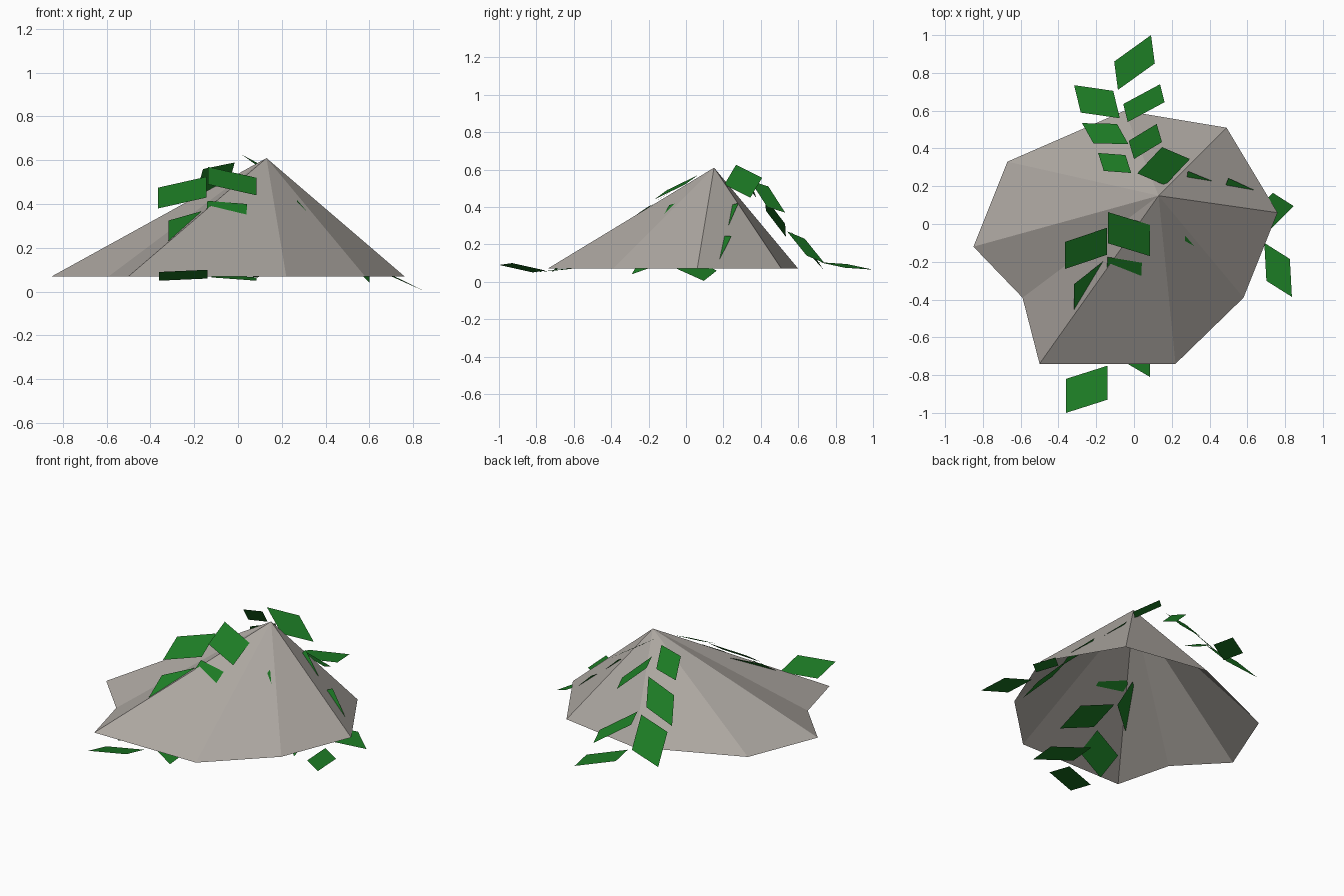
import bpy
from mathutils import Vector


def material(name, rgb):
    m = bpy.data.materials.new(name)
    m.diffuse_color = (*rgb, 1)
    return m


def mesh_object(name, verts, faces, mat):
    me = bpy.data.meshes.new(name)
    me.from_pydata([tuple(v) for v in verts], [], faces)
    me.materials.append(mat)
    ob = bpy.data.objects.new(name, me)
    bpy.context.collection.objects.link(ob)
    return ob


def leaf_spray(name, leaves, mat):
    """Each leaf is a flat parallelogram: three corners, the fourth is implied."""
    verts, faces = [], []
    for leaf in leaves:
        a, b, c = (Vector(p) for p in leaf)
        n = len(verts)
        verts += [a, b, c, a + c - b]
        faces.append((n, n + 1, n + 2, n + 3))
    return mesh_object(name, verts, faces, mat)


stone = material("stone", (0.42, 0.39, 0.36))
green = material("leaf_green", (0.012, 0.2, 0.018))

# Rock: open-bottomed, nine-sided leaning cone
rim = [(-.85, -.12), (-.59, -.39), (-.5, -.74), (.22, -.74), (.58, -.39),
       (.76, .06), (.49, .51), (-.05, .6), (-.67, .33)]
n = len(rim)
mesh_object("rock", [(x, y, .07) for x, y in rim] + [(.13, .15, .61)],
            [(i, (i + 1) % n, n) for i in range(n)], stone)

# Back spray: three leaf pairs and a tip leaf
leaf_spray("back_leaves", [
    ((-.19, .376, .45), (-.045, .365, .48), (-.015, .27, .59)),
    ((.148, .407, .556), (.296, .344, .45), (.165, .205, .52)),
    ((-.275, .534, .24), (-.09, .53, .31), (-.03, .423, .45)),
    ((.12, .53, .37), (.148, .434, .40), (.0, .344, .54)),
    ((-.317, .735, .065), (-.11, .705, .11), (-.075, .56, .27)),
    ((.138, .74, .10), (.162, .645, .14), (-.033, .54, .27)),
    ((.09, 1.0, .065), (.11, .85, .075), (-.085, .71, .105)),
], green)

# Front spray: leaf pairs running down, some of them under the rock
leaf_spray("front_leaves", [
    ((-.143, -.02, .525), (-.365, -.095, .475), (-.365, -.238, .38)),
    ((-.138, .063, .57), (.085, -.005, .52), (.085, -.17, .44)),
    ((-.14, -.18, .375), (-.317, -.318, .325), (-.317, -.455, .23)),
    ((-.14, -.175, .415), (.042, -.205, .40), (.037, -.3, .335)),
    ((-.15, -.51, .20), (-.36, -.573, .136), (-.35, -.72, .05)),
    ((-.1, -.295, .26), (.085, -.38, .22), (.085, -.567, .15)),
    ((-.14, -.75, .06), (-.36, -.82, .05), (-.36, -1.0, .09)),
    ((-.12, -.53, .08), (.085, -.65, .065), (.085, -.81, .05)),
], green)

# Right spray: two rows sunk into the slope, ending in leaves past the rim
leaf_spray("right_leaves", [
    ((.285, .28, .42), (.42, .225, .295), (.40, .07, .26)),
    ((.5, .243, .245), (.635, .18, .12), (.58, .04, .12)),
    ((.735, .165, .06), (.845, .095, .005), (.70, -.05, .07)),
    ((.27, .05, .45), (.38, -.01, .34), (.38, -.15, .30)),
    ((.45, -.06, .25), (.6, -.15, .09), (.6, -.29, .04)),
    ((.69, -.1, .045), (.825, -.185, .045), (.836, -.386, .045)),
], green)
